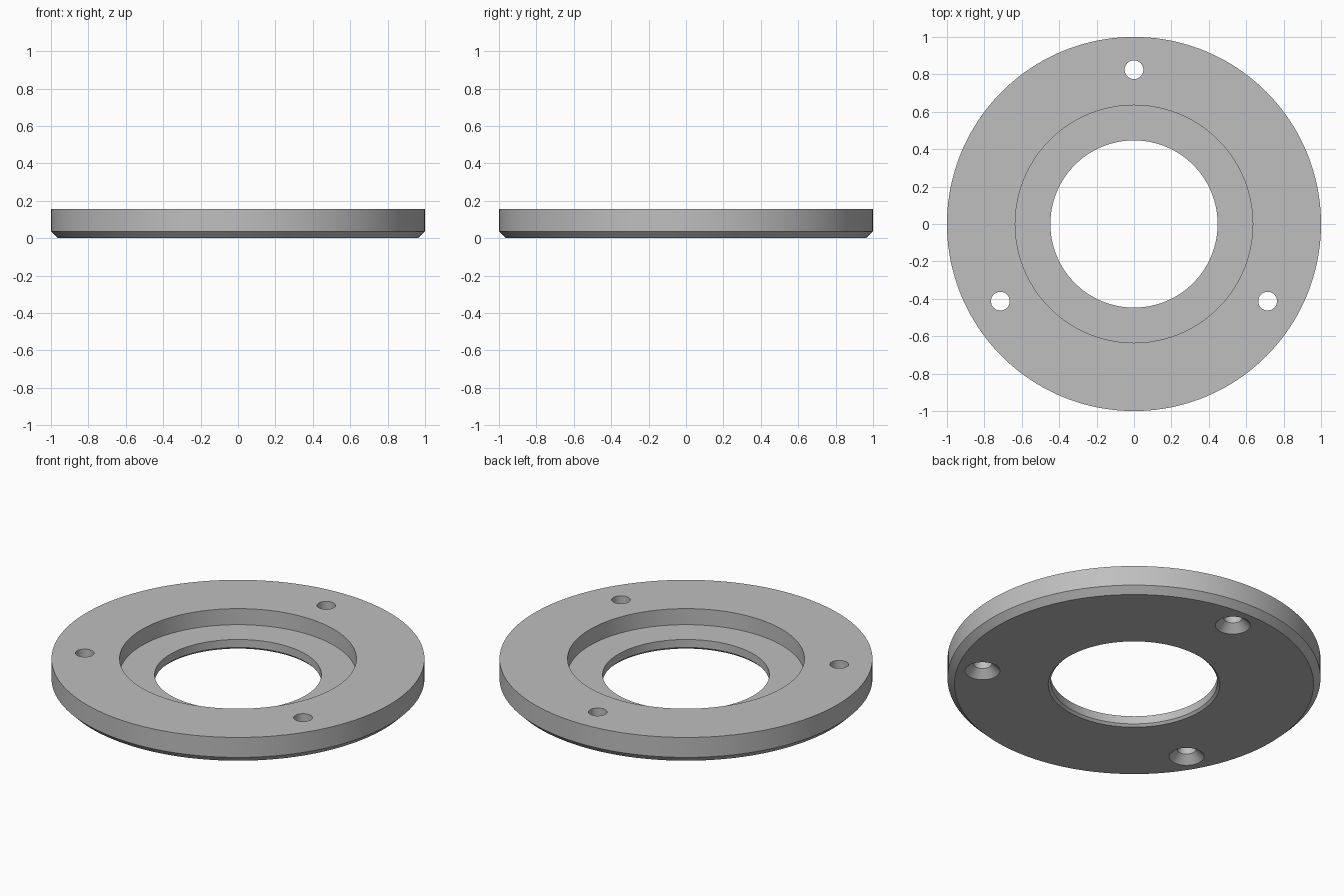
import bpy, bmesh, math
from mathutils import Vector

cube = bpy.data.objects.get("Cube")
if cube:
    bpy.data.objects.remove(cube, do_unlink=True)

HEIGHT = 0.155
HOLE_CIRCLE = 0.825

grey = bpy.data.materials.new("plain grey")
grey.use_nodes = True
colour = (0.52, 0.52, 0.52, 1)
grey.diffuse_color = colour
grey.node_tree.nodes["Principled BSDF"].inputs["Base Color"].default_value = colour


def lathe(name, profile, steps):
    """Revolve a closed (radius, z) profile around the z axis."""
    bm = bmesh.new()
    verts = [bm.verts.new((r, 0, z)) for r, z in profile]
    edges = [bm.edges.new((v, verts[i - 1])) for i, v in enumerate(verts)]
    bmesh.ops.spin(bm, geom=verts + edges, cent=(0, 0, 0), axis=(0, 0, 1),
                   angle=math.tau, steps=steps)
    bmesh.ops.remove_doubles(bm, verts=bm.verts, dist=1e-5)
    # Discard the profile line left lying on the axis
    loose = [e for e in bm.edges if not e.link_faces]
    bmesh.ops.delete(bm, geom=loose, context="EDGES")
    bmesh.ops.recalc_face_normals(bm, faces=bm.faces)
    mesh = bpy.data.meshes.new(name)
    bm.to_mesh(mesh)
    bm.free()
    obj = bpy.data.objects.new(name, mesh)
    bpy.context.collection.objects.link(obj)
    return obj


# Ring with chamfered lower rims and a stepped recess on top
ring = lathe("flange_ring", [
    (0.963, 0), (1, 0.037), (1, HEIGHT),
    (0.635, HEIGHT), (0.635, 0.06),
    (0.447, 0.06), (0.447, 0.013), (0.46, 0)], 160)
ring.data.materials.append(grey)
bpy.context.view_layer.objects.active = ring
ring.select_set(True)

# Three screw holes, countersunk from below
for i in range(3):
    angle = math.radians(90 + 120 * i)
    cutter = lathe("screw_hole_cutter", [
        (0, -0.01), (0.104, -0.01), (0.05, 0.044), (0.05, 0.2), (0, 0.2)], 48)
    cutter.location = HOLE_CIRCLE * Vector((math.cos(angle), math.sin(angle), 0))
    cutter.hide_render = True
    cut = ring.modifiers.new("screw_hole", "BOOLEAN")
    cut.operation = "DIFFERENCE"
    cut.solver = "EXACT"
    cut.object = cutter
    bpy.context.view_layer.update()
    bpy.ops.object.modifier_apply(modifier=cut.name)
    bpy.data.objects.remove(cutter, do_unlink=True)

bpy.ops.object.shade_smooth_by_angle(angle=math.radians(30))
